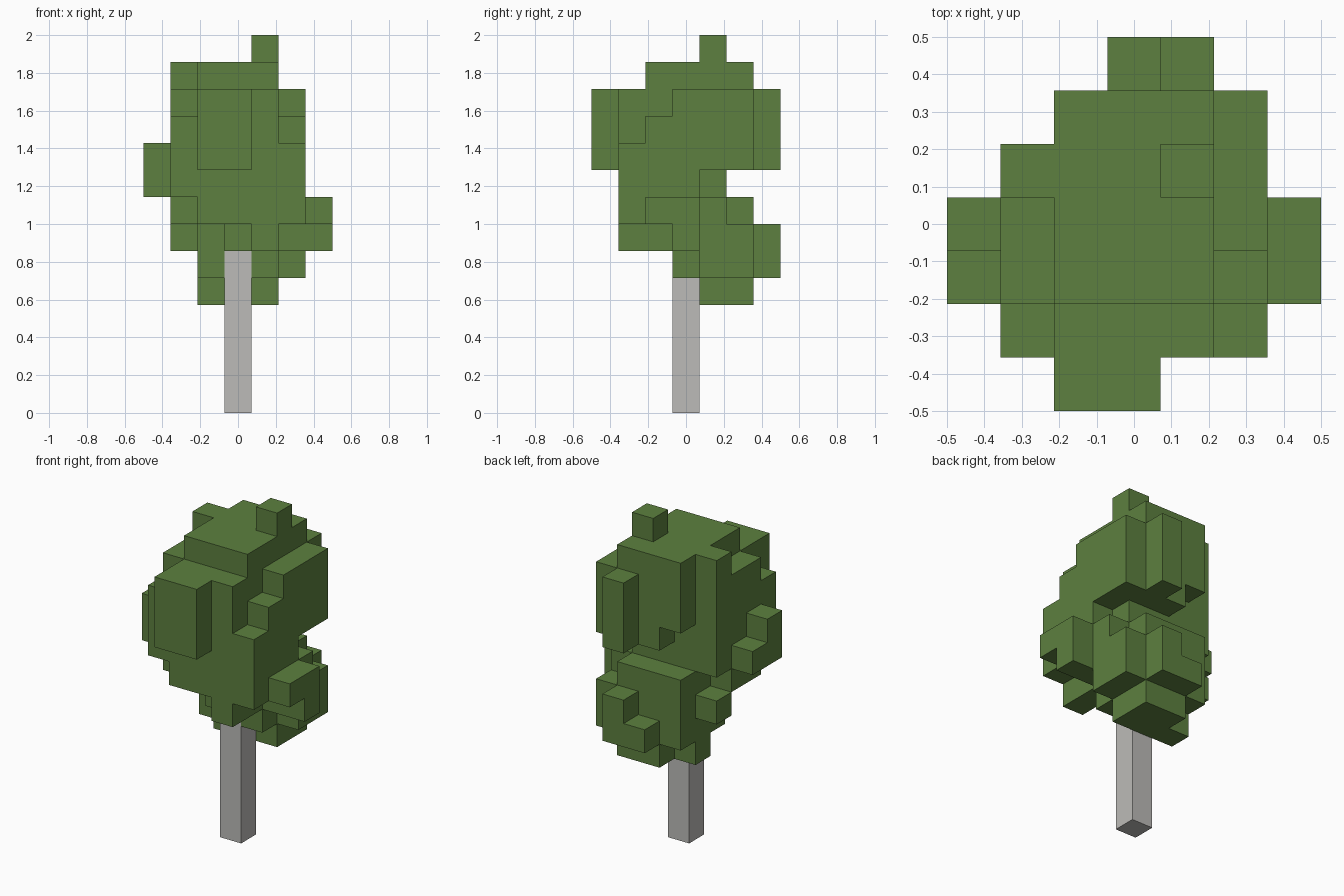
import bpy, bmesh
from mathutils import Vector

if "Cube" in bpy.data.objects:
    bpy.data.objects.remove(bpy.data.objects["Cube"])

U = 1 / 7  # edge length of one block


def material(name, rgb):
    m = bpy.data.materials.new(name)
    m.diffuse_color = (*rgb, 1)
    m.use_nodes = True
    m.node_tree.nodes["Principled BSDF"].inputs["Base Color"].default_value = m.diffuse_color
    return m


def box(x0, x1, y0, y1, z0, z1):
    """All cells in an inclusive range."""
    return {(x, y, z) for x in range(x0, x1 + 1)
            for y in range(y0, y1 + 1)
            for z in range(z0, z1 + 1)}


def column(x, y, z0, z1):
    return box(x, x, y, y, z0, z1)


def block_part(name, cells, mat):
    """Turn a set of cells into one outer shell with large flat faces."""
    bm = bmesh.new()
    for c in sorted(cells):
        centre = Vector((c[0], c[1], c[2] + 0.5))
        for axis in range(3):
            for s in (-1, 1):
                n = list(c)
                n[axis] += s
                if tuple(n) in cells:
                    continue
                d, a, b = Vector(), Vector(), Vector()
                d[axis] = s * 0.5
                a[(axis + 1) % 3] = 0.5
                b[(axis + 2) % 3] = 0.5 * s
                bm.faces.new([bm.verts.new((centre + d + p) * U)
                              for p in (-a - b, a - b, a + b, -a + b)])
    bmesh.ops.remove_doubles(bm, verts=bm.verts[:], dist=1e-4)
    bmesh.ops.dissolve_limit(bm, angle_limit=0.01, verts=bm.verts[:], edges=bm.edges[:])
    me = bpy.data.meshes.new(name)
    bm.to_mesh(me)
    bm.free()
    me.materials.append(mat)
    ob = bpy.data.objects.new(name, me)
    bpy.context.collection.objects.link(ob)


leaf = material("leaf_green", (0.109, 0.216, 0.050))
bark = material("pale_bark", (0.503, 0.497, 0.479))

# Trunk
trunk = column(0, 0, 0, 5)
block_part("trunk", trunk, bark)

# Central masses: lower lobe, main body, crown
foliage = box(-1, 1, 0, 2, 5, 7) | box(-1, 1, -2, 1, 7, 11) | box(-1, 1, -1, 2, 10, 12)

# Front bulge, back ledge and underside
foliage |= box(-1, 0, -3, -3, 9, 11) | box(0, 1, 2, 2, 9, 9)
foliage |= box(0, 1, 1, 2, 4, 4) | column(-1, 1, 4, 4)
foliage |= box(0, 1, -1, -1, 6, 6) | column(1, -2, 6, 6)

# Right flank: stair rising to the back, then an upper and a lower lobe
for y in range(-2, 1):
    foliage |= column(2, y, 7, 11 + y)
for z, height in ((5, 2), (9, 3)):
    foliage |= box(2, 2, 1, 2, z, z + height - 1)
    foliage |= column(1, 3, z, z + height - 1)  # matching knob on the back
foliage |= column(2, 0, 6, 6) | column(2, 1, 7, 7)
foliage |= column(3, 0, 6, 7) | column(3, -1, 7, 7)

# Left flank
foliage |= box(-2, -2, -1, 0, 7, 11)
foliage |= column(-2, -2, 8, 10) | column(-2, 1, 8, 12) | column(-2, 1, 6, 6)
foliage |= column(-3, -1, 8, 9) | column(-3, 0, 8, 8)

# Small back knob and the tip
foliage |= column(0, 3, 5, 5) | column(1, 1, 13, 13)

block_part("foliage", foliage - trunk, leaf)
